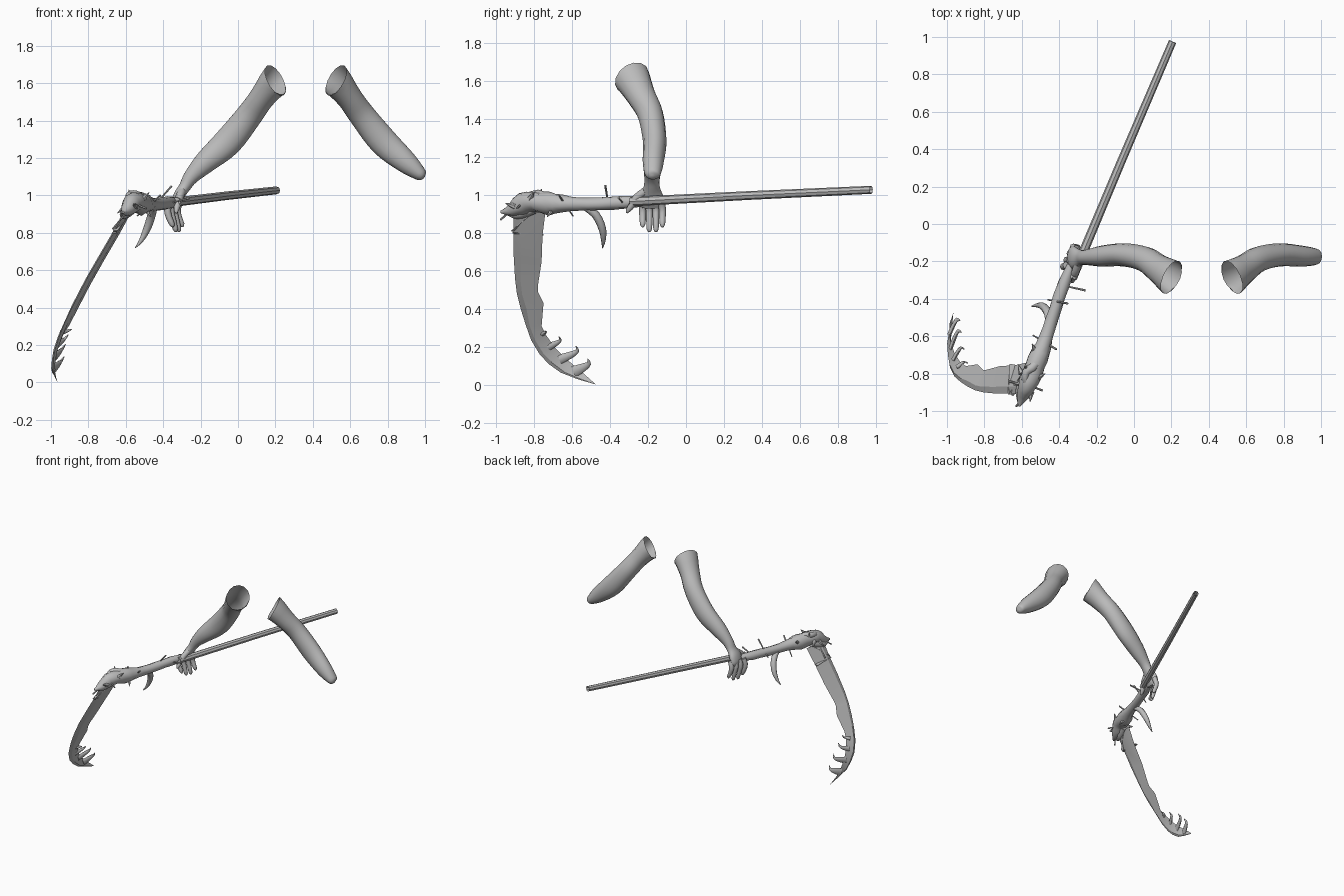
import bpy, bmesh, math, random
from mathutils import Vector

random.seed(4)
grey = bpy.data.materials.new("plain grey")
grey.diffuse_color = (0.5, 0.5, 0.5, 1)


def finish(name, bm, angle=40):
    bmesh.ops.recalc_face_normals(bm, faces=bm.faces)
    me = bpy.data.meshes.new(name)
    bm.to_mesh(me)
    bm.free()
    me.materials.append(grey)
    ob = bpy.data.objects.new(name, me)
    bpy.context.collection.objects.link(ob)
    bpy.ops.object.select_all(action='DESELECT')
    ob.select_set(True)
    bpy.context.view_layer.objects.active = ob
    bpy.ops.object.shade_smooth_by_angle(angle=math.radians(angle))
    return ob


def refine(pts, steps):
    """Catmull-Rom interpolation of (x, y, z, r1, r2) stations."""
    out = []
    for i in range(len(pts) - 1):
        p = [pts[max(0, min(len(pts) - 1, i + k))] for k in (-1, 0, 1, 2)]
        for s in range(steps):
            t = s / steps
            out.append([0.5 * (2 * b + (c - a) * t + (2 * a - 5 * b + 4 * c - d) * t * t
                               + (3 * b - a - 3 * c + d) * t ** 3) for a, b, c, d in zip(*p)])
    return out + [list(pts[-1])]


def tube(name, pts, sides=10, steps=1, ref=(0, 1, 0), caps=(True, True), angle=50, lump=0, cut=None):
    """Loft elliptical rings along a path; r1 lies along ref, r2 across it; cut slants the first ring."""
    pts = [list(p) + [p[3]] if len(p) == 4 else list(p) for p in pts]
    pts = refine(pts, steps)
    bm = bmesh.new()
    rings = []
    for i, p in enumerate(pts):
        t = (Vector(pts[min(i + 1, len(pts) - 1)][:3]) - Vector(pts[max(i - 1, 0)][:3])).normalized()
        u = Vector(ref)
        u = (u - t * u.dot(t)).normalized()
        v = t.cross(u)
        ring = []
        for k in range(sides):
            a = 2 * math.pi * k / sides
            g = 1 + random.uniform(-lump, lump)
            d = (u * math.cos(a) * p[3] + v * math.sin(a) * p[4]) * g
            if cut and i == 0:
                n = Vector(cut)
                d -= t * (d.dot(n) / t.dot(n))
            ring.append(bm.verts.new(Vector(p[:3]) + d))
        rings.append(ring)
    for a, b in zip(rings, rings[1:]):
        for k in range(sides):
            j = (k + 1) % sides
            bm.faces.new((a[k], a[j], b[j], b[k]))
    for want, ring in zip(caps, (rings[0], rings[-1])):
        if want:
            bm.faces.new(ring)
    return finish(name, bm, angle)


# Arms: open at the shoulder, the far one ends in a rounded stump
arm = [(.2, -.285, 1.615, .098, .086), (.13, -.238, 1.525, .078, .07), (.058, -.188, 1.425, .068, .072),
       (-.055, -.165, 1.285, .062, .078), (-.172, -.172, 1.18, .056, .062), (-.25, -.178, 1.10, .042, .042)]
tube("near_arm", arm + [(-.285, -.18, 1.045, .042, .032), (-.315, -.182, 1.0, .06, .03),
                        (-.33, -.18, .955, .062, .028), (-.333, -.18, .93, .05, .015)],
     14, 4, caps=(False, True), cut=(.8, -.42, .47))
MIRROR = .724
stump = arm[:-1] + [(-.24, -.175, 1.122, .046, .041), (-.262, -.178, 1.102, .034, .028), (-.271, -.178, 1.095, .008, .008)]
tube("far_arm", [(MIRROR - p[0],) + tuple(p[1:]) for p in stump], 14, 4, caps=(False, True), cut=(-.8, -.42, .47))

# Fingers hanging over the shaft, and the thumb
for i, (y, tip) in enumerate([(-.228, .83), (-.193, .805), (-.158, .805), (-.124, .83)]):
    x = -.30 + .5 * (y + .124)
    tube(f"finger_{i + 1}", [(x - .01, y * .85 - .027, .97, .02), (x - .025, y, .925, .019),
                             (x - .016, y, .88, .017), (x, y, tip + .015, .014), (x + .003, y, tip, .005)], 8, 2)
tube("thumb", [(-.30, -.215, 1.02, .022), (-.315, -.26, .985, .022), (-.325, -.285, .945, .018),
               (-.33, -.305, .918, .012), (-.33, -.312, .905, .004)], 8, 2)

# Long shaft, hollow at the rear end
tube("shaft", [(.206, .975, 1.027, .021), (-.07, .33, .997, .023), (-.33, -.29, .965, .025)],
     8, ref=(0, 0, 1), caps=(False, True), angle=40)

# Gnarled neck leading to the beaked head
tube("neck", [(-.335, -.22, .965, .024), (-.375, -.32, .96, .033), (-.42, -.45, .955, .034),
              (-.455, -.56, .952, .034), (-.485, -.65, .955, .045), (-.515, -.72, .955, .06, .054),
              (-.545, -.8, .965, .052, .056), (-.57, -.86, .955, .056, .05), (-.595, -.92, .92, .032),
              (-.615, -.975, .91, .006)], 10, 2, ref=(0, 0, 1), lump=.08)
tube("lower_jaw", [(-.57, -.80, .93, .03), (-.60, -.87, .905, .03), (-.615, -.91, .895, .018),
                   (-.62, -.955, .905, .003)], 8, 2, ref=(0, 0, 1))
tube("brow", [(-.50, -.72, .985, .02), (-.545, -.77, 1.0, .026), (-.575, -.79, 1.003, .022),
              (-.58, -.84, .99, .02), (-.55, -.88, .97, .012)], 8, 2, ref=(0, 0, 1))

# Horns and thorns around the head
horns = [((-.56, -.78, .99), (-.585, -.76, 1.03)), ((-.51, -.82, .98), (-.475, -.80, 1.015)),
         ((-.60, -.85, .94), (-.645, -.86, .905)), ((-.55, -.90, .94), (-.555, -.95, .955)),
         ((-.50, -.70, .93), (-.465, -.73, .885)), ((-.60, -.80, .95), (-.62, -.75, .93)),
         ((-.53, -.68, .97), (-.545, -.64, .995))]
for i, (a, b) in enumerate(horns):
    tube(f"horn_{i + 1}", [a + (.018,), b + (.002,)], 6, ref=(.3, .5, .8))

# Nails driven through the neck and head
nails = [((-.355, -.425, 1.05), (-.46, -.405, .93)), ((-.26, -.355, .985), (-.375, -.33, .955)),
         ((-.415, -.67, 1.0), (-.54, -.595, .89)), ((-.49, -.89, .93), (-.605, -.845, .975)),
         ((-.67, -.84, .82), (-.56, -.87, .95)), ((-.63, -.975, .87), (-.57, -.90, .94))]
for i, (a, b) in enumerate(nails):
    tube(f"nail_{i + 1}", [a + (.006,), b + (.004,)], 6, ref=(.3, .9, .2))

# Curved tusk under the neck
tube("tusk", [(-.45, -.54, .945, .02), (-.462, -.475, .895, .022), (-.487, -.44, .82, .02),
              (-.52, -.435, .755, .011), (-.55, -.44, .72, .002)], 8, 3)

# Blade: stations of outer and inner edge as (y, z), swept sideways with height
profile = [(.92, -.60), (.8, -.665), (.56, -.805), (.4, -.888), (.27, -.95), (.16, -.983), (.07, -.992), (0, -.965)]


def sweep_x(z):
    for (z0, x0), (z1, x1) in zip(profile, profile[1:]):
        if z >= z1:
            return x0 + (x1 - x0) * min(1, (z0 - z) / (z0 - z1))
    return profile[-1][1]


stations = [(-.91, .91, -.74, .91), (-.907, .8, -.755, .79), (-.907, .68, -.76, .65), (-.9, .56, -.78, .52),
            (-.89, .48, -.78, .49), (-.87, .4, -.75, .43), (-.845, .32, -.76, .31), (-.815, .235, -.735, .26),
            (-.77, .16, -.69, .195), (-.72, .108, -.64, .145), (-.66, .065, -.575, .09),
            (-.57, .03, -.53, .052), (-.478, .003, -.476, .004)]
bm = bmesh.new()
prev = None
for yo, zo, yi, zi in stations:
    lean = .035 * min(1, max(0, zo - .05) / .3)
    o, n = Vector((sweep_x(zo), yo, zo)), Vector((sweep_x(zi) + lean, yi, zi))
    mid = o.lerp(n, .25)
    th = Vector((.87, 0, -.45)) * min(.014, (n - o).length * .12)
    ring = [bm.verts.new(c) for c in (o, mid + th, n, mid - th)]
    if prev:
        for k in range(4):
            bm.faces.new((prev[k], prev[(k + 1) % 4], ring[(k + 1) % 4], ring[k]))
    else:
        bm.faces.new(ring)
    prev = ring
bm.faces.new(prev)
finish("blade", bm, 25)

# Thin binding strips near the blade root
for i, (z0, z1) in enumerate([(.80, .79), (.81, .90)]):
    tube(f"blade_binding_{i + 1}", [(sweep_x(z0) + .004, -.912, z0, .004, .016),
                                    (sweep_x(z1) + .02, -.75 - .06 * i, z1, .004, .016)], 6, ref=(0, 0, 1))

# Hooked teeth along the inner edge of the blade tip
teeth = [(-.765, .265, -.74, .285, .014), (-.725, .20, -.665, .255, .02),
         (-.665, .135, -.575, .205, .025), (-.59, .07, -.514, .138, .03)]
for i, (y0, z0, y1, z1, r) in enumerate(teeth):
    x = sweep_x(z0) + .005
    tube(f"tooth_{i + 1}", [(x, y0, z0, .011, r), (x + .02, y0 + (y1 - y0) * .6, z0 + (z1 - z0) * .3, .011, r * .75),
                            (x + .04, y1 + .002, z0 + (z1 - z0) * .62, .008, r * .42), (x + .058, y1 - .004, z1, .002)],
         8, 3, ref=(1, 0, 0))
